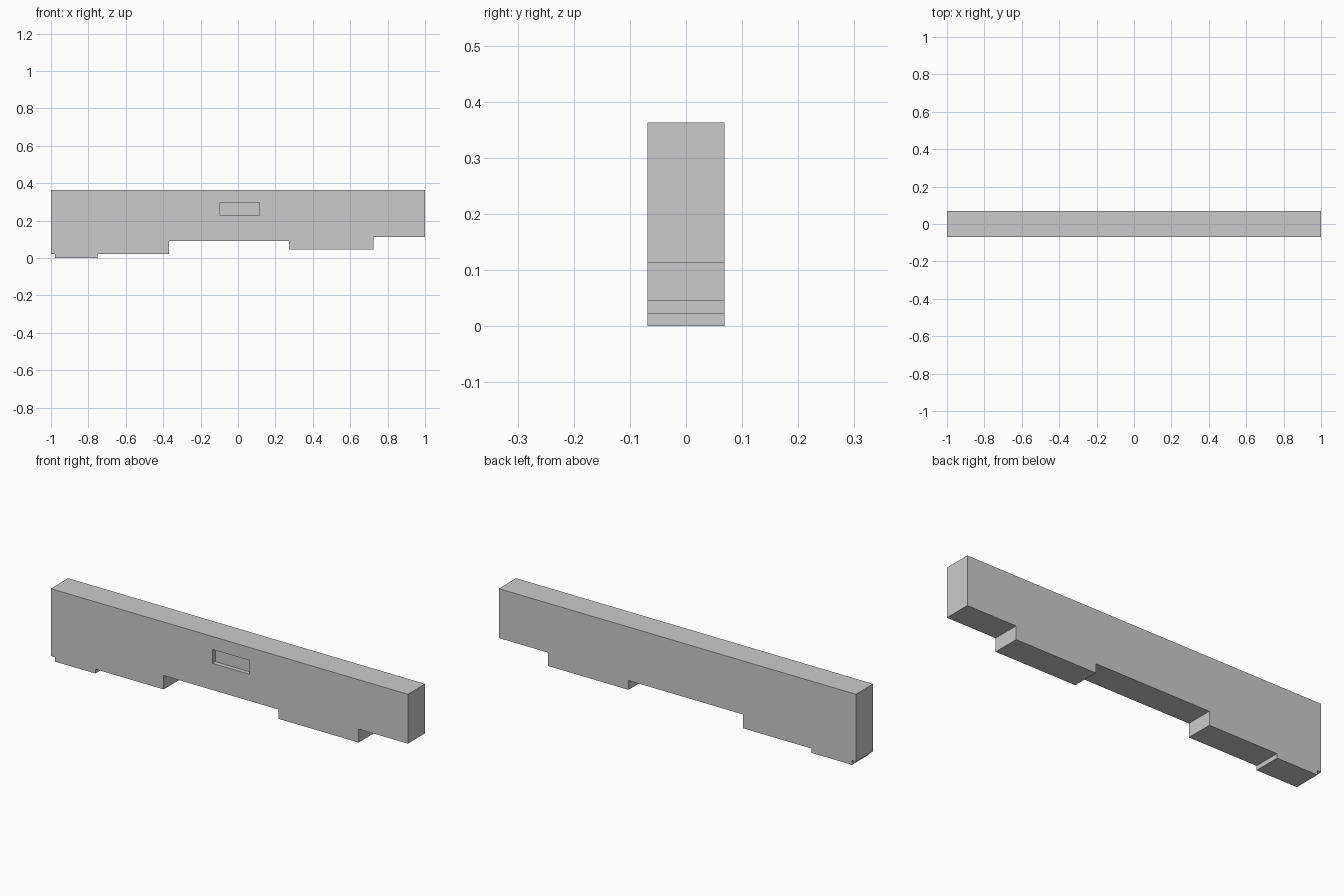
import bpy, bmesh

if "Cube" in bpy.data.objects:
    bpy.data.objects.remove(bpy.data.objects["Cube"])

HALF_DEPTH = 0.069
TOP = 0.363

# Stepped side outline (x, z), extruded through the thickness
outline = [(-1, TOP), (-1, 0.022), (-0.978, 0.022), (-0.978, 0), (-0.751, 0),
           (-0.751, 0.022), (-0.368, 0.022), (-0.368, 0.092), (0.274, 0.092),
           (0.274, 0.045), (0.724, 0.045), (0.724, 0.113), (1, 0.113), (1, TOP)]


def make_prism(name, points, y0, y1):
    bm = bmesh.new()
    face = bm.faces.new([bm.verts.new((x, y0, z)) for x, z in points])
    new = bmesh.ops.extrude_face_region(bm, geom=[face])["geom"]
    bmesh.ops.translate(bm, vec=(0, y1 - y0, 0),
                        verts=[v for v in new if isinstance(v, bmesh.types.BMVert)])
    bmesh.ops.recalc_face_normals(bm, faces=bm.faces)
    mesh = bpy.data.meshes.new(name)
    bm.to_mesh(mesh)
    bm.free()
    obj = bpy.data.objects.new(name, mesh)
    bpy.context.collection.objects.link(obj)
    return obj


# Main body
body = make_prism("stepped_bar", outline, -HALF_DEPTH, HALF_DEPTH)

# Shallow rectangular recess in the front face
x0, x1, z0, z1 = -0.095, 0.114, 0.227, 0.297
cutter = make_prism("recess_cutter", [(x0, z0), (x1, z0), (x1, z1), (x0, z1)],
                    -HALF_DEPTH - 0.05, -HALF_DEPTH + 0.023)
cutter.hide_render = True
cutter.hide_set(True)

cut = body.modifiers.new("front_recess", "BOOLEAN")
cut.operation = "DIFFERENCE"
cut.solver = "EXACT"
cut.object = cutter
